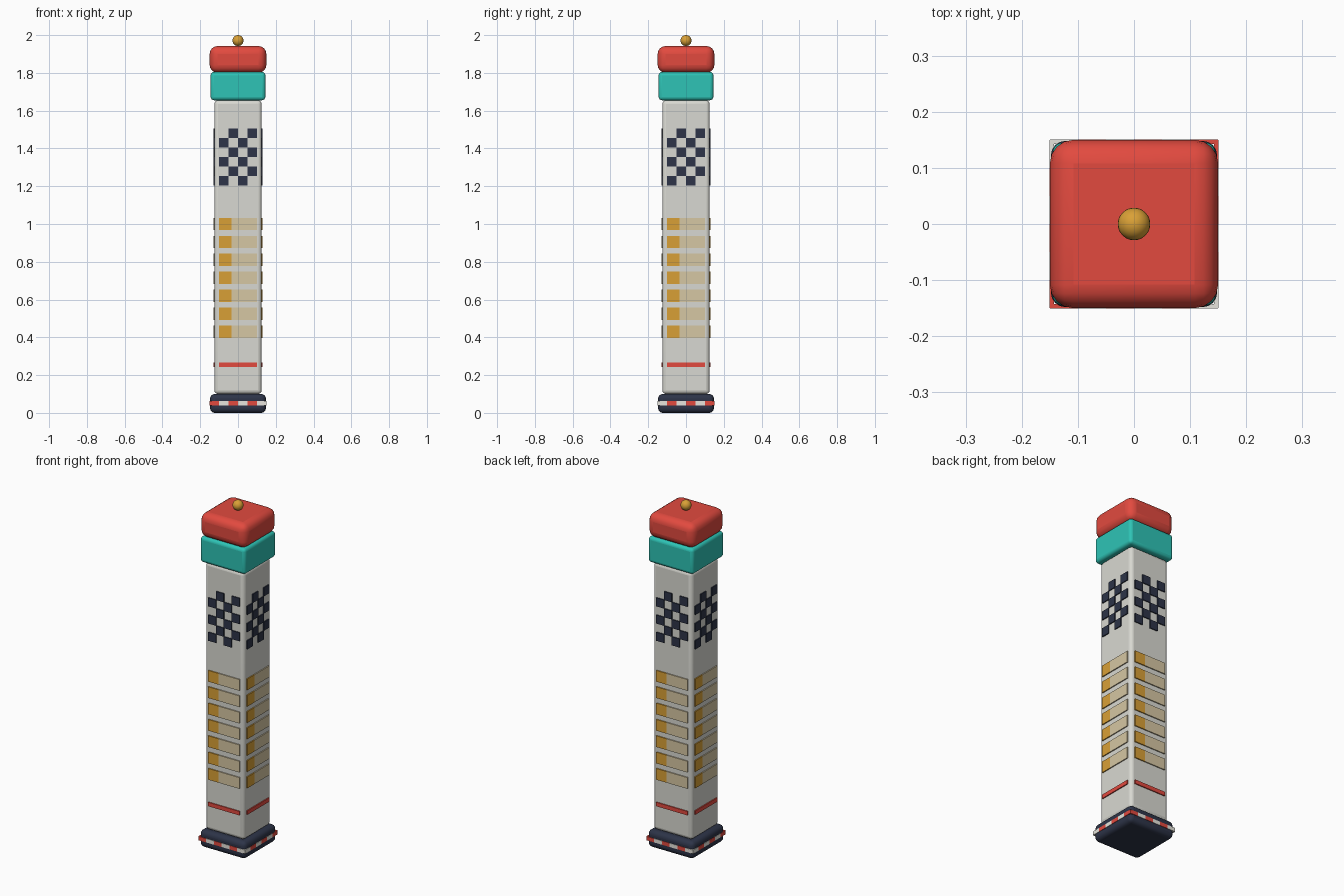
import bpy, bmesh, math
from mathutils import Matrix

if "Cube" in bpy.data.objects:
    bpy.data.objects.remove(bpy.data.objects["Cube"])


def material(name, hex_code):
    """Flat material from an sRGB hex colour, stored as linear."""
    rgb = [int(hex_code[i:i + 2], 16) / 255 for i in (0, 2, 4)]
    lin = [c / 12.92 if c <= 0.04045 else ((c + 0.055) / 1.055) ** 2.4 for c in rgb]
    m = bpy.data.materials.new(name)
    m.diffuse_color = (*lin, 1)
    m.use_nodes = True
    m.node_tree.nodes["Principled BSDF"].inputs["Base Color"].default_value = m.diffuse_color
    return m


RED = material("red", "E24A3F")
TEAL = material("teal", "2EC4B6")
NAVY = material("navy", "2D3448")
GOLD = material("gold", "D9A036")
BEIGE = material("beige", "D6C7A3")
STONE = material("pale stone", "D9D9D2")
WHITE = material("white", "E8E6DE")


def finish(name, bm, mats):
    mesh = bpy.data.meshes.new(name)
    bm.to_mesh(mesh)
    bm.free()
    for m in mats:
        mesh.materials.append(m)
    ob = bpy.data.objects.new(name, mesh)
    bpy.context.collection.objects.link(ob)
    return ob


def smooth(ob):
    bpy.ops.object.select_all(action='DESELECT')
    ob.select_set(True)
    bpy.context.view_layer.objects.active = ob
    bpy.ops.object.shade_smooth_by_angle(angle=math.radians(40))


def add_box(bm, x0, x1, y0, y1, z0, z1, turn=0, index=0):
    """Box on the front side, swung round by quarter turns."""
    place = (Matrix.Rotation(turn * math.pi / 2, 4, 'Z')
             @ Matrix.Translation(((x0 + x1) / 2, (y0 + y1) / 2, (z0 + z1) / 2))
             @ Matrix.Diagonal((x1 - x0, y1 - y0, z1 - z0, 1)))
    verts = bmesh.ops.create_cube(bm, size=1, matrix=place)["verts"]
    for f in {f for v in verts for f in v.link_faces}:
        f.material_index = index


def rounded_block(name, half, z0, z1, radius, mat):
    bm = bmesh.new()
    add_box(bm, -half, half, -half, half, z0, z1)
    ob = finish(name, bm, [mat])
    bevel = ob.modifiers.new("rounding", 'BEVEL')
    bevel.width, bevel.segments = radius, 4
    smooth(ob)


# Stacked main blocks
rounded_block("base", 0.148, 0.0, 0.10, 0.025, NAVY)
rounded_block("shaft", 0.125, 0.10, 1.655, 0.02, STONE)
rounded_block("collar", 0.145, 1.655, 1.805, 0.018, TEAL)
rounded_block("cap", 0.15, 1.80, 1.942, 0.042, RED)

# Ball on top
bm = bmesh.new()
bmesh.ops.create_uvsphere(bm, u_segments=24, v_segments=12, radius=0.029,
                          matrix=Matrix.Translation((0, 0, 1.971)))
smooth(finish("finial", bm, [GOLD]))

# Plates repeated on all four sides
kerb, band, windows, checks = (bmesh.new() for _ in range(4))
OUT, IN = -0.131, -0.123
for turn in range(4):
    # Alternating kerb blocks running continuously round the base
    for i in range(6):
        x = -0.15 + 0.05 * i
        add_box(kerb, x, x + 0.05, -0.1505, -0.143, 0.04, 0.062, turn, (i + turn) % 2)
    # Thin band near the foot
    add_box(band, -0.1, 0.1, OUT, IN, 0.243, 0.266, turn)
    # Seven window rows, a lit pane beside a wide one
    for row in range(7):
        z = 0.43 + 0.095 * row
        add_box(windows, -0.1, -0.035, OUT, IN, z - 0.0325, z + 0.0325, turn, 0)
        add_box(windows, -0.035, 0.1, OUT, IN, z - 0.0325, z + 0.0325, turn, 1)
    # Checker pattern
    for row in range(6):
        for col in range(4):
            if (row + col) % 2 == 0:
                x, z = -0.1 + 0.05 * col, 1.205 + 0.05 * row
                add_box(checks, x, x + 0.05, OUT, IN, z, z + 0.05, turn)

finish("kerb_stripe", kerb, [RED, WHITE])
finish("foot_band", band, [RED])
finish("windows", windows, [GOLD, BEIGE])
finish("checker_plates", checks, [NAVY])
